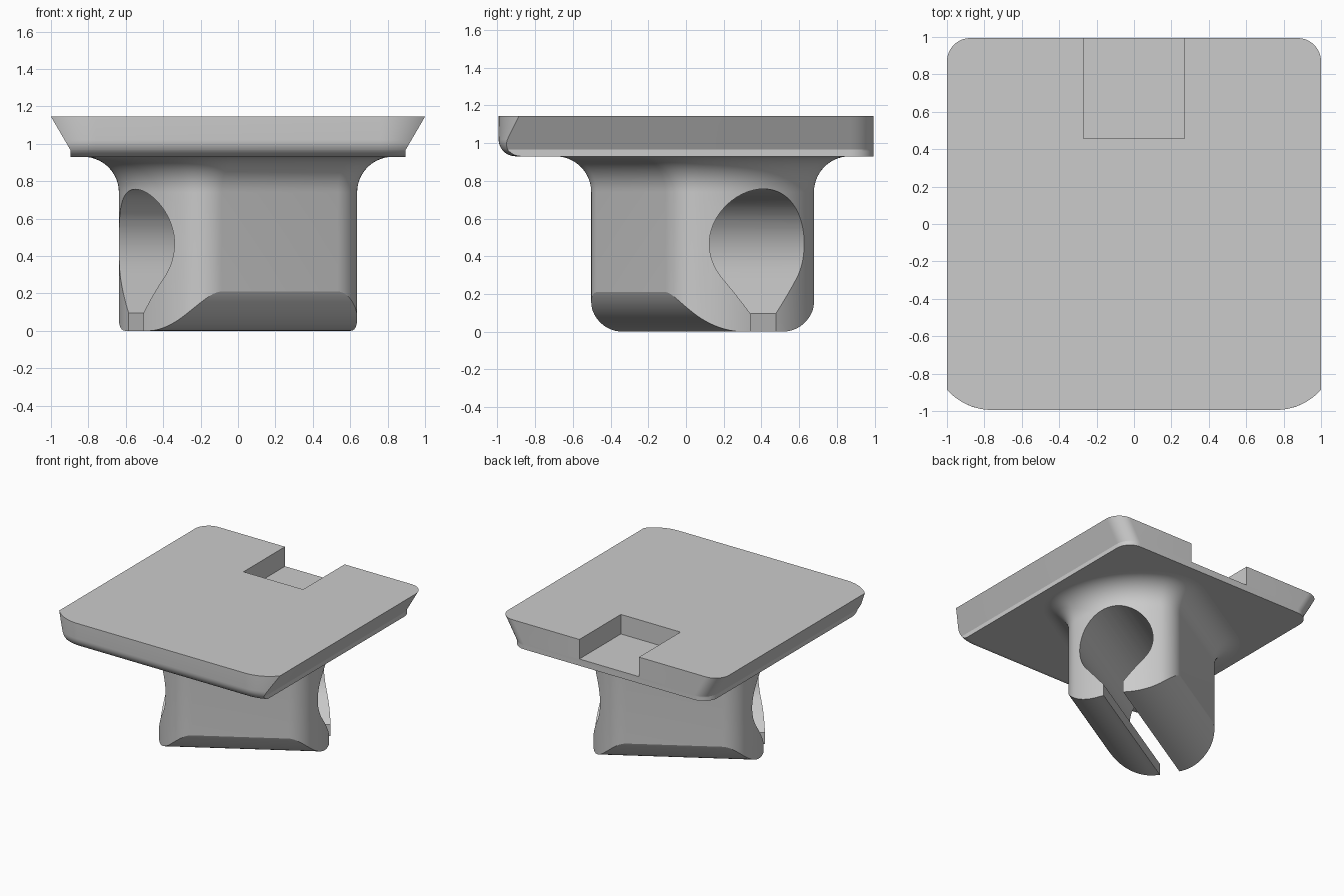
import bpy, bmesh, math
from mathutils import Matrix

if "Cube" in bpy.data.objects:
    bpy.data.objects.remove(bpy.data.objects["Cube"])

grey = bpy.data.materials.new("plain grey")
grey.diffuse_color = (0.6, 0.6, 0.6, 1)
grey.use_nodes = True
grey.node_tree.nodes["Principled BSDF"].inputs["Base Color"].default_value = grey.diffuse_color


def make_object(name, verts, faces):
    mesh = bpy.data.meshes.new(name)
    mesh.from_pydata(verts, [], faces)
    bm = bmesh.new()
    bm.from_mesh(mesh)
    bmesh.ops.recalc_face_normals(bm, faces=bm.faces)
    bm.to_mesh(mesh)
    bm.free()
    mesh.materials.append(grey)
    obj = bpy.data.objects.new(name, mesh)
    bpy.context.collection.objects.link(obj)
    return obj


def bridge(rings, n):
    """Quads between successive closed rings of n points."""
    return [(r * n + i, r * n + (i + 1) % n, (r + 1) * n + (i + 1) % n, (r + 1) * n + i)
            for r in range(rings - 1) for i in range(n)]


def cut(obj, cutter, angle):
    mod = obj.modifiers.new("cut", "BOOLEAN")
    mod.operation, mod.solver, mod.object = "DIFFERENCE", "EXACT", cutter
    bpy.context.view_layer.objects.active = obj
    bpy.ops.object.select_all(action="DESELECT")
    obj.select_set(True)
    bpy.ops.object.modifier_apply(modifier=mod.name)
    bpy.data.objects.remove(cutter)
    bpy.ops.object.shade_smooth_by_angle(angle=math.radians(angle))


# --- Plate: sloped sides, rounded back corners, larger front corner arcs
Y = 0.994


def plate_outline(w, yf):
    side = []
    R, x0 = 0.32, 0.76                       # front corner arc, stopped by the side
    end = math.asin((w - x0) / R)
    for i in range(13):
        a = end * i / 12
        side.append((x0 + R * math.sin(a), -yf + R * (1 - math.cos(a))))
    r = 0.125                                # back corner arc
    for i in range(13):
        a = math.pi / 2 * i / 12
        side.append((w - r + r * math.cos(a), Y - r + r * math.sin(a)))
    return side + [(-x, y) for x, y in reversed(side)]


BOT, TOP, STEP, FR = 0.93, 1.145, 0.965, 0.09
levels = sorted([BOT + FR * (1 - math.cos(math.pi / 2 * i / 10)) for i in range(11)] + [STEP, TOP])
verts = []
for z in levels:
    w = 0.895 if z <= STEP else 0.895 + 0.105 * (z - STEP) / (TOP - STEP)
    t = max(0, 1 - (z - BOT) / FR)
    yf = Y - FR * (1 - math.sqrt(1 - t * t))
    ring = plate_outline(w, yf)
    verts += [(x, y, z) for x, y in ring]
n = len(ring)
faces = bridge(len(levels), n) + [tuple(range(n)), tuple(range(len(verts) - n, len(verts)))]
plate = make_object("top_plate", verts, faces)

# Notch in the back edge
bm = bmesh.new()
bmesh.ops.create_cube(bm, size=1, matrix=Matrix.Translation((0, 0.957, 1.235)) @ Matrix.Diagonal((0.54, 1.0, 0.5, 1)))
mesh = bpy.data.meshes.new("notch_cutter")
bm.to_mesh(mesh)
bm.free()
notch = bpy.data.objects.new("notch_cutter", mesh)
bpy.context.collection.objects.link(notch)
cut(plate, notch, 25)

# --- Stem: round ends, flat sides, rounded underside, flared into the plate
R, V, r = 0.637, 0.44, 0.21
cv = V - r
cu = math.sqrt((R - r) ** 2 - cv ** 2)
th = math.atan2(cv, cu)
half = []                                    # (u, v, normal angle)
for i in range(12):
    a = -math.pi / 2 + (math.pi / 2 - th) * i / 12
    half.append((cu + r * math.cos(a), -cv + r * math.sin(a), a))
for i in range(41):
    a = -th + 2 * th * i / 40
    half.append((R * math.cos(a), R * math.sin(a), a))
for i in range(1, 13):
    a = th + (math.pi / 2 - th) * i / 12
    half.append((cu + r * math.cos(a), cv + r * math.sin(a), a))
m = len(half)
prof = half + [(-u, v, math.pi - a) for u, v, a in reversed(half)]
n = len(prof)


def underside(v):
    t = max(0, abs(v) - 0.12)
    rad = (0.32 ** 2 + 0.21 ** 2) / 0.42
    return rad - math.sqrt(rad * rad - t * t)


verts = [(u, v, underside(v)) for u, v, a in prof]
F = 0.19
flare = [(F * (1 - math.cos(b)), BOT - F + F * math.sin(b)) for b in
         [math.pi / 2 * i / 14 for i in range(15)]]
flare.append((F, BOT + 0.01))
for d, z in flare:
    verts += [(u + d * math.cos(a), v + d * math.sin(a), z) for u, v, a in prof]
faces = bridge(len(flare) + 1, n)
faces += [(i, i + 1, n - 2 - i, n - 1 - i) for i in range(m - 1)]    # underside strips
faces.append(tuple(range(len(verts) - n, len(verts))))
stem = make_object("clip_stem", verts, faces)

# Keyhole along the stem: round bore, tapering to a slot
HR, HZ, SW, SZ = 0.292, 0.465, 0.078, 0.095
dist = math.hypot(SW, HZ - SZ)
start = math.atan2(SZ - HZ, SW) + math.acos(HR / dist)
key = [(SW, -0.1), (SW, SZ)]
for i in range(49):
    a = start + (math.pi - 2 * start) * i / 48
    key.append((HR * math.cos(a), HZ + HR * math.sin(a)))
key += [(-SW, SZ), (-SW, -0.1)]
k = len(key)
verts = [(u, v, z) for u in (-1.2, 1.2) for v, z in key]
keyhole = make_object("keyhole_cutter", verts,
                      bridge(2, k) + [tuple(range(k)), tuple(range(k, 2 * k))])
cut(stem, keyhole, 20)
stem.data.transform(Matrix.Translation((0, 0.088, 0)) @ Matrix.Rotation(math.radians(30.5), 4, "Z"))
